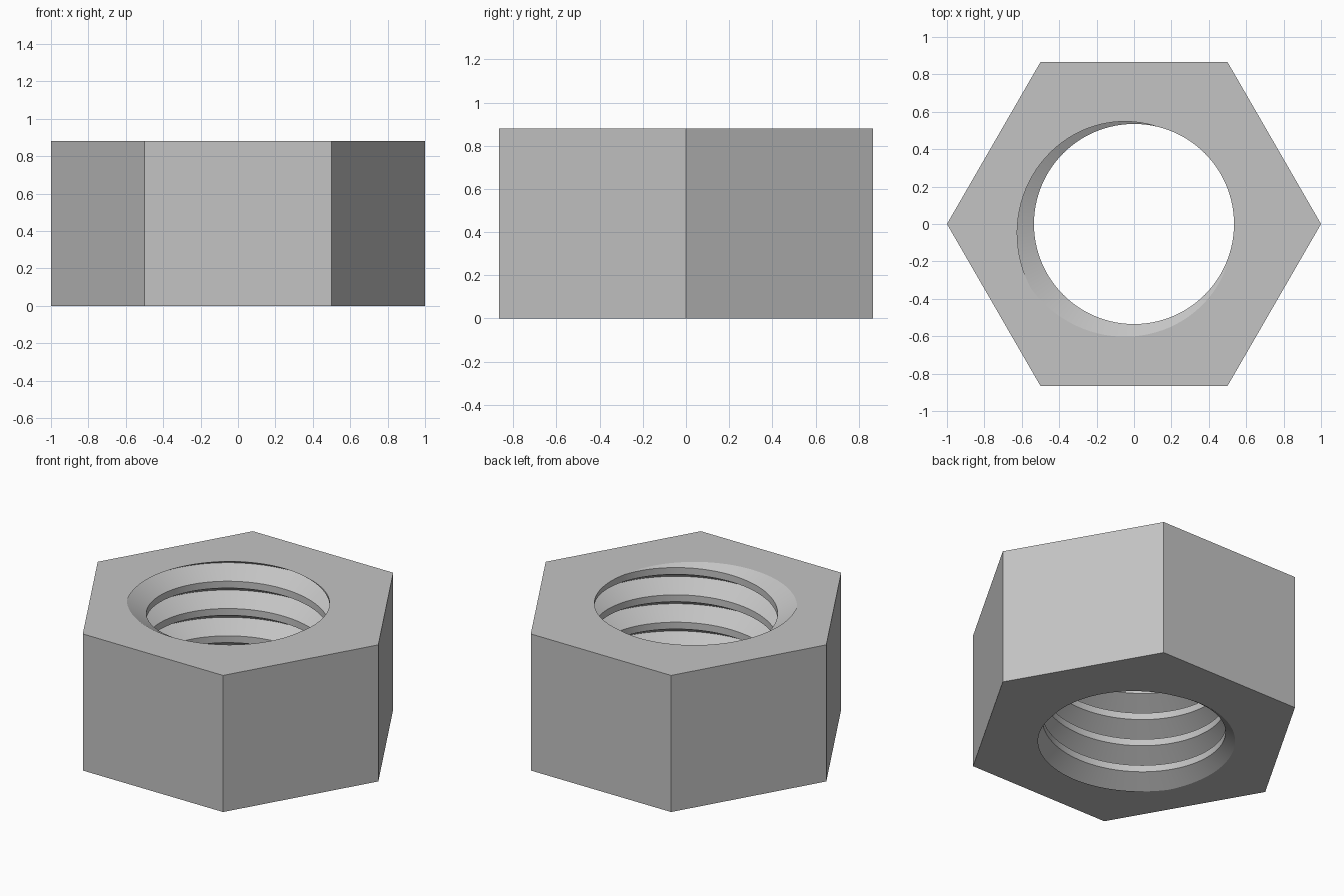
import bpy
import bmesh
from math import pi, sin, cos, radians
from mathutils import Vector

cube = bpy.data.objects.get("Cube")
if cube:
    bpy.data.objects.remove(cube, do_unlink=True)

HEIGHT = 0.88
PITCH = HEIGHT / 5
MINOR, MAJOR = 0.535, 0.65
SEGS = 96
ROOT_ANGLE = radians(212)      # where the groove bottom meets the top face

steel = bpy.data.materials.new("steel_grey")
steel.use_nodes = True
grey = (0.55, 0.55, 0.55, 1)
steel.diffuse_color = grey
steel.node_tree.nodes["Principled BSDF"].inputs["Base Color"].default_value = grey

bm = bmesh.new()

# Internal thread: sharp groove and flat crest, swept along a helix past both ends
profile = [(MAJOR, 0), (MINOR, 3 / 8), (MINOR, 5 / 8), (MAJOR, 1)]
previous = None
for i in range(-7 * SEGS, SEGS + 1):
    turn = i / SEGS
    angle = 2 * pi * turn
    base = HEIGHT + PITCH * (turn - ROOT_ANGLE / (2 * pi))
    row = [bm.verts.new((r * cos(angle), r * sin(angle), base + PITCH * rise))
           for r, rise in profile]
    if previous:
        for j in range(len(profile) - 1):
            bm.faces.new((previous[j], row[j], row[j + 1], previous[j + 1]))
    previous = row
bmesh.ops.remove_doubles(bm, verts=bm.verts[:], dist=1e-5)

# Trim the thread flush with the end faces
for level, direction in ((0, -1), (HEIGHT, 1)):
    bmesh.ops.bisect_plane(bm, geom=bm.verts[:] + bm.edges[:] + bm.faces[:], dist=1e-6,
                           plane_co=(0, 0, level), plane_no=(0, 0, direction),
                           clear_outer=True)

# Flat hexagonal end faces around the hole
rings = []
for level in (0, HEIGHT):
    rim = [e for e in bm.edges if e.is_boundary
           and all(abs(v.co.z - level) < 1e-4 for v in e.verts)]
    ring = [bm.verts.new((cos(k * pi / 3), sin(k * pi / 3), level)) for k in range(6)]
    outline = [bm.edges.new((ring[k], ring[(k + 1) % 6])) for k in range(6)]
    bmesh.ops.triangle_fill(bm, edges=rim + outline, use_beauty=True,
                            normal=Vector((0, 0, 1)))
    rings.append(ring)

# Six outer flats
bottom, top = rings
for k in range(6):
    n = (k + 1) % 6
    bm.faces.new((bottom[k], bottom[n], top[n], top[k]))

bmesh.ops.recalc_face_normals(bm, faces=bm.faces[:])
mesh = bpy.data.meshes.new("hex_nut")
bm.to_mesh(mesh)
bm.free()
mesh.materials.append(steel)
nut = bpy.data.objects.new("hex_nut", mesh)
bpy.context.collection.objects.link(nut)

# Smooth around the thread, crisp at every edge
bpy.ops.object.select_all(action="DESELECT")
nut.select_set(True)
bpy.context.view_layer.objects.active = nut
bpy.ops.object.shade_smooth_by_angle(angle=radians(18))
